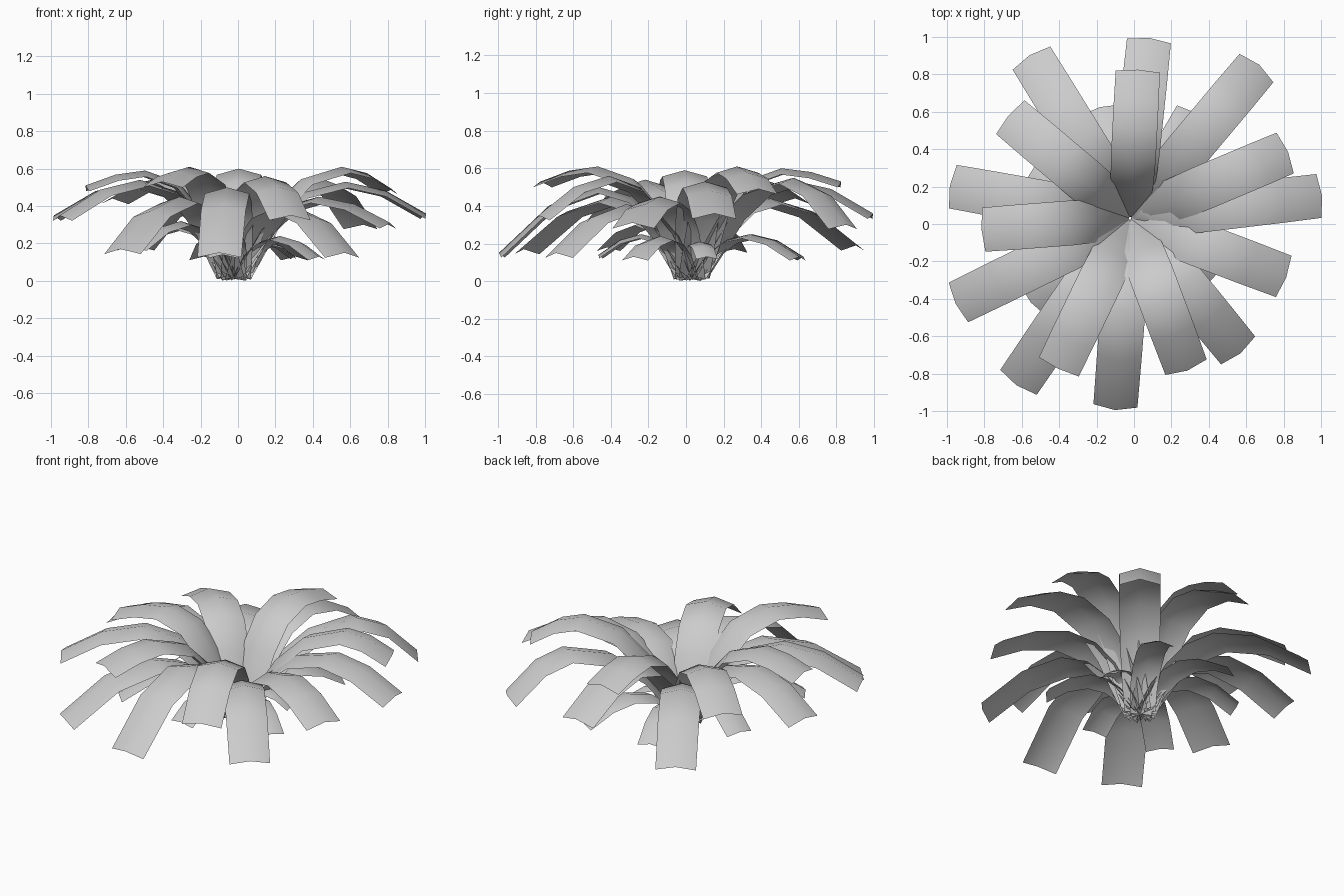
import bpy, bmesh
from mathutils import Vector

cube = bpy.data.objects.get("Cube")
if cube:
    bpy.data.objects.remove(cube)

grey = bpy.data.materials.new("leaf_grey")
grey.use_nodes = True
COLOR = (0.6, 0.6, 0.6, 1)
grey.diffuse_color = COLOR
grey.node_tree.nodes["Principled BSDF"].inputs["Base Color"].default_value = COLOR

CORE = Vector((-0.02, 0.03, 0))
RISE = [(0.02, 0.05), (0.17, 0.32), (0.35, 0.63), (0.62, 0.89), (1, 1)]   # root to crest
DROP = [(0.5, 0.28), (1, 1)]                                              # crest to tip
HALF_WIDTHS = [0.09, 0.105, 0.115, 0.12, 0.12, 0.12, 0.118]


def arched_leaf(name, wide, x, y, tip, crest, bend=0.54):
    """Strip with a raised midrib, arching from the core to a blunt tip near (x, y)."""
    out = Vector((x, y, 0)) - CORE
    reach = out.length + 0.015
    out.normalize()
    side = Vector((-out.y, out.x, 0))
    path = [(bend * t * reach, crest * h) for t, h in RISE]
    path += [((bend + (1 - bend) * t) * reach, crest + (tip - crest) * h) for t, h in DROP]
    bm = bmesh.new()
    rows = []
    for i, (r, z) in enumerate(path):
        a, b = path[max(i - 1, 0)], path[min(i + 1, len(path) - 1)]
        run = Vector((b[0] - a[0], b[1] - a[1])).normalized()
        normal = out * -run.y + Vector((0, 0, run.x))
        centre = CORE + out * r + Vector((0, 0, z))
        half = HALF_WIDTHS[i] * wide
        droop = normal * half * 0.28
        rows.append([bm.verts.new(p) for p in
                     (centre - side * half - droop, centre, centre + side * half - droop)])
    for low, high in zip(rows, rows[1:]):
        for k in range(2):
            bm.faces.new((low[k], high[k], high[k + 1], low[k + 1]))
    bmesh.ops.recalc_face_normals(bm, faces=bm.faces)
    if sum(f.normal.z * f.calc_area() for f in bm.faces) < 0:
        bmesh.ops.reverse_faces(bm, faces=bm.faces)
    for v in bm.verts:
        v.co.z = max(v.co.z, 0)
    for f in bm.faces:
        f.smooth = True
    mesh = bpy.data.meshes.new(name)
    bm.to_mesh(mesh)
    bm.free()
    mesh.materials.append(grey)
    bpy.context.collection.objects.link(bpy.data.objects.new(name, mesh))


# Each tier: relative width, then leaves as tip x, tip y, tip height, crest height, crest position
TIERS = {
    "upper_leaf": (1, [
        (0.02, 0.81, 0.53, 0.6, 0.6), (-0.8, -0.03, 0.51, 0.59, 0.6), (-0.4, -0.76, 0.53, 0.61, 0.62),
        (0.81, 0.38, 0.49, 0.61, 0.68), (-0.66, 0.57, 0.44, 0.56), (0.28, -0.77, 0.35, 0.56)]),
    "middle_leaf": (1, [
        (0.08, 0.98, 0.36, 0.54), (0.99, 0.15, 0.36, 0.53, 0.58), (-0.97, 0.2, 0.35, 0.53),
        (-0.94, -0.42, 0.35, 0.54), (0.8, -0.28, 0.31, 0.45), (0.66, 0.84, 0.3, 0.55, 0.66)]),
    "lower_leaf": (1, [
        (-0.1, -0.98, 0.15, 0.5, 0.48), (-0.62, -0.85, 0.17, 0.45, 0.48),
        (0.56, -0.68, 0.15, 0.41, 0.48), (-0.55, 0.89, 0.19, 0.44, 0.48)]),
    "small_leaf": (0.7, [
        (-0.18, 0.61, 0.13, 0.25), (0.3, 0.59, 0.13, 0.25), (-0.55, 0.25, 0.17, 0.3),
        (-0.54, -0.41, 0.18, 0.32), (0.42, -0.27, 0.13, 0.24), (-0.08, -0.45, 0.14, 0.25)]),
    "heart_leaf": (0.5, [(0.29, 0.11, 0.13, 0.21)]),
}
for tier, (wide, leaves) in TIERS.items():
    for n, leaf in enumerate(leaves, 1):
        arched_leaf(f"{tier}_{n}", wide, *leaf)
